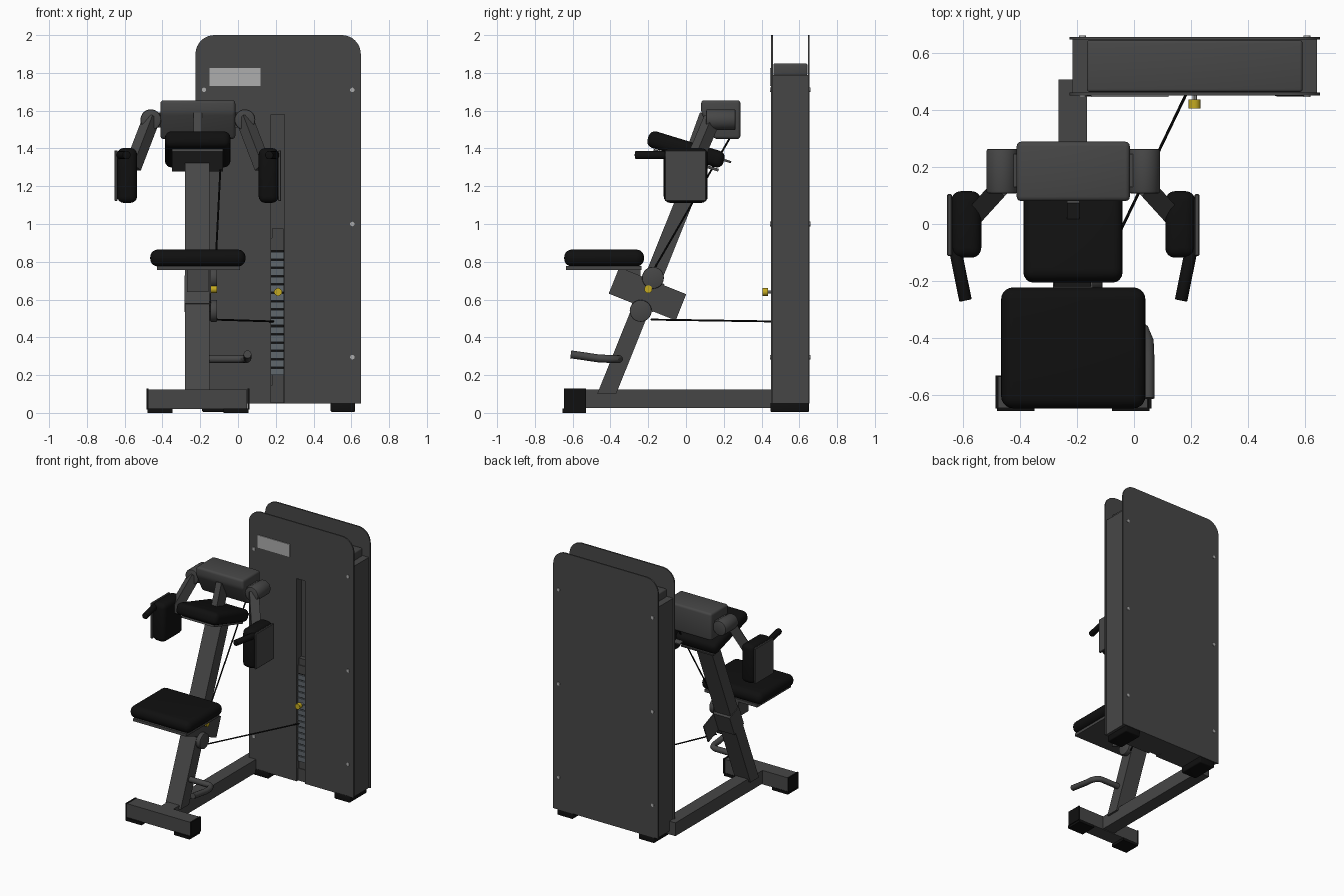
import bpy, bmesh, math
from mathutils import Matrix, Vector

if "Cube" in bpy.data.objects:
    bpy.data.objects.remove(bpy.data.objects["Cube"])

CX = -0.2125      # centre line of seat, post and arms
SLOPE = 0.402     # lean of the post (y per z)


def material(name, rgb):
    m = bpy.data.materials.new(name)
    m.diffuse_color = (*rgb, 1)
    m.use_nodes = True
    m.node_tree.nodes["Principled BSDF"].inputs["Base Color"].default_value = m.diffuse_color
    return m


GREY = material("frame grey", (0.062, 0.062, 0.062))
BLACK = material("padding black", (0.005, 0.005, 0.005))
YELLOW = material("knob yellow", (0.55, 0.40, 0.015))
STEEL = material("stack steel", (0.115, 0.135, 0.15))
LIGHT = material("plate light grey", (0.42, 0.42, 0.42))


def finish(name, bm, mat):
    bmesh.ops.recalc_face_normals(bm, faces=bm.faces)
    me = bpy.data.meshes.new(name)
    bm.to_mesh(me)
    bm.free()
    me.materials.append(mat)
    ob = bpy.data.objects.new(name, me)
    bpy.context.collection.objects.link(ob)
    bpy.ops.object.select_all(action='DESELECT')
    ob.select_set(True)
    bpy.context.view_layer.objects.active = ob
    bpy.ops.object.shade_smooth_by_angle(angle=math.radians(35))
    return ob


def round_edges(bm, r, seg):
    if r:
        bmesh.ops.bevel(bm, geom=bm.edges[:], offset=r, segments=seg,
                        profile=0.5, affect='EDGES', clamp_overlap=True)


def box(name, x, y, z, mat, r=0, seg=3, tilt=0):
    """Box from (min, max) pairs, with rounded edges and a tilt about x."""
    size = [abs(p[1] - p[0]) for p in (x, y, z)]
    mid = [(p[1] + p[0]) / 2 for p in (x, y, z)]
    bm = bmesh.new()
    bmesh.ops.create_cube(bm, size=1)
    bmesh.ops.scale(bm, vec=size, verts=bm.verts)
    round_edges(bm, r, seg)
    bm.transform(Matrix.Translation(mid) @ Matrix.Rotation(math.radians(tilt), 4, 'X'))
    return finish(name, bm, mat)


def prism(name, pts, axis, lo, hi, mat, r=0, seg=2):
    """Extrude a yz profile along x, or an xz profile along y."""
    at = (lambda p, t: (t, p[0], p[1])) if axis == 'x' else (lambda p, t: (p[0], t, p[1]))
    bm = bmesh.new()
    f = bm.faces.new([bm.verts.new(at(p, lo)) for p in pts])
    ext = bmesh.ops.extrude_face_region(bm, geom=[f])
    vs = [v for v in ext['geom'] if isinstance(v, bmesh.types.BMVert)]
    bmesh.ops.translate(bm, verts=vs, vec=Vector(at((0, 0), hi - lo)))
    bmesh.ops.recalc_face_normals(bm, faces=bm.faces)
    round_edges(bm, r, seg)
    return finish(name, bm, mat)


def rod(name, a, b, r, mat, sides=20, bevel=0):
    a, b = Vector(a), Vector(b)
    bm = bmesh.new()
    bmesh.ops.create_cone(bm, cap_ends=True, segments=sides, radius1=r, radius2=r,
                          depth=(b - a).length)
    if bevel:
        rim = [e for e in bm.edges if any(len(f.verts) > 4 for f in e.link_faces)]
        bmesh.ops.bevel(bm, geom=rim, offset=bevel, segments=2, profile=0.5, affect='EDGES')
    spin = Matrix.Rotation(math.pi / 4 if sides == 4 else 0, 4, 'Z')
    rot = (b - a).to_track_quat('Z', 'Y').to_matrix().to_4x4()
    bm.transform(Matrix.Translation((a + b) / 2) @ rot @ spin)
    return finish(name, bm, mat)


def arc(cx, cz, r, a0, a1, n=8):
    return [(cx + r * math.cos(math.radians(a0 + (a1 - a0) * i / n)),
             cz + r * math.sin(math.radians(a0 + (a1 - a0) * i / n))) for i in range(n + 1)]


# --- tower: two rounded panels around a core, with a slot for the weights ---
SLOT = [(0.175, 0.05), (0.175, 1.58), (0.245, 1.58), (0.245, 0.05)]
outline = [(0.65, 0.05)] + arc(0.55, 1.9, 0.1, 0, 90) + arc(-0.125, 1.9, 0.1, 90, 180) + [(-0.225, 0.05)]
core = [(0.64, 0.05), (0.64, 1.79), (-0.215, 1.79), (-0.215, 0.05)]
prism("front_panel", outline + SLOT, 'y', 0.45, 0.46, GREY)
prism("back_panel", outline, 'y', 0.645, 0.655, GREY)
prism("core_front", core + SLOT, 'y', 0.46, 0.505, GREY)
prism("core_back", core, 'y', 0.505, 0.645, GREY)
box("core_cap", (-0.165, 0.59), (0.462, 0.643), (1.785, 1.85), GREY, 0.01)
for i, x in enumerate((-0.19, 0.49)):
    box(f"tower_foot_{i}", (x, x + 0.13), (0.447, 0.652), (0.005, 0.055), BLACK, 0.008)
box("sign_plate", (-0.15, 0.12), (0.444, 0.451), (1.73, 1.825), LIGHT)
for i, x in enumerate((-0.18, 0.605)):
    for j, z in enumerate((0.295, 1.0, 1.71)):
        rod(f"front_screw_{i}{j}", (x, 0.445, z), (x, 0.452, z), 0.012, LIGHT, 12)
        rod(f"back_screw_{i}{j}", (x, 0.653, z), (x, 0.66, z), 0.012, LIGHT, 12)

# --- weight stack in the slot, with its pin ---
for i in range(15):
    z = 0.2 + i * 0.044
    box(f"weight_{i}", (0.176, 0.244), (0.462, 0.504), (z, z + 0.036), STEEL)
box("stack_back", (0.176, 0.244), (0.475, 0.505), (0.2, 0.86), BLACK)
box("stack_top", (0.176, 0.244), (0.465, 0.504), (0.86, 0.925), GREY)
box("stack_head", (0.18, 0.24), (0.47, 0.504), (0.925, 0.975), GREY)
box("stack_base", (0.176, 0.244), (0.465, 0.504), (0.052, 0.145), GREY)
box("stack_buffer", (0.18, 0.24), (0.47, 0.504), (0.145, 0.2), GREY)
rod("pin_shaft", (0.212, 0.43, 0.64), (0.212, 0.47, 0.64), 0.008, LIGHT, 10)
rod("pin_knob", (0.212, 0.405, 0.64), (0.212, 0.435, 0.64), 0.021, YELLOW, 16)

# --- base frame ---
box("front_beam", (-0.48, 0.048), (-0.643, -0.533), (0.02, 0.125), GREY)
box("long_beam", (-0.265, -0.165), (-0.54, 0.505), (0.025, 0.125), GREY)
for i, s in enumerate((-1, 1)):
    x = CX + s * 0.262
    box(f"beam_cap_{i}", (x, x + s * 0.011), (-0.646, -0.53), (0.017, 0.128), BLACK)
    box(f"beam_foot_{i}", (CX + s * 0.135, CX + s * 0.267), (-0.655, -0.53), (0, 0.022), BLACK)


def post_y(z):
    return -0.41 + SLOPE * (z - 0.125)


# --- leaning post and seat carriage ---
prism("post", [(post_y(0.1) - 0.05, 0.1), (post_y(0.1) + 0.05, 0.1),
               (post_y(1.33) + 0.05, 1.33), (post_y(1.345) - 0.05, 1.345)],
      'x', -0.28, -0.15, GREY)
tilt = -math.degrees(math.atan(SLOPE))
box("carriage_sleeve", (-0.284, -0.146), (-0.26, -0.14), (0.55, 0.71), GREY, 0, 1, tilt)
box("carriage_plate", (-0.15, -0.142), (-0.395, -0.013), (0.555, 0.705), GREY, 0, 1, tilt)
box("seat_bracket", (-0.27, -0.155), (-0.36, -0.24), (0.64, 0.76), GREY)
rod("carriage_knob", (-0.145, -0.2, 0.655), (-0.11, -0.2, 0.655), 0.021, YELLOW, 16)
for i, (y, z) in enumerate(((-0.175, 0.715), (-0.24, 0.54))):
    rod(f"pulley_{i}", (-0.146, y, z), (-0.11, y, z), 0.058, GREY, 28, 0.005)
box("seat_plate", (-0.43, 0.01), (-0.635, -0.235), (0.757, 0.778), GREY)
box("seat", (-0.465, 0.04), (-0.645, -0.222), (0.775, 0.865), BLACK, 0.042, 5)

# --- cables ---
rod("stack_cable", (-0.125, -0.185, 0.494), (0.19, 0.47, 0.484), 0.005, BLACK, 8)
rod("arm_cable", (-0.12, -0.17, 0.76), (-0.085, 0.235, 1.46), 0.005, BLACK, 8)

# --- bent foot rest ---
curve = bpy.data.curves.new("foot_rest", 'CURVE')
curve.dimensions = '3D'
curve.bevel_depth = 0.021
curve.use_fill_caps = True
path = [(-0.16, -0.355, 0.285), (0.005, -0.355, 0.285), (0.032, -0.37, 0.285),
        (0.048, -0.41, 0.286), (0.05, -0.46, 0.288), (0.05, -0.61, 0.31)]
sp = curve.splines.new('POLY')
sp.points.add(len(path) - 1)
for p, co in zip(sp.points, path):
    p.co = (*co, 1)
curve.materials.append(GREY)
rest = bpy.data.objects.new("foot_rest", curve)
bpy.context.collection.objects.link(rest)
bpy.ops.object.select_all(action='DESELECT')
rest.select_set(True)
bpy.context.view_layer.objects.active = rest
bpy.ops.object.convert(target='MESH')
bpy.ops.object.shade_smooth_by_angle(angle=math.radians(35))

# --- chest pad and head block ---
box("chest_pad", (-0.387, -0.04), (-0.21, 0.21), (1.35, 1.44), BLACK, 0.035, 4, -17)
box("chest_pad_plate", (-0.35, -0.08), (-0.18, 0.18), (1.33, 1.345), GREY, 0, 1, -17)
box("cable_tab", (-0.115, -0.06), (0.16, 0.24), (1.333, 1.345), GREY, 0, 1, -17)
box("head_bracket", (-0.235, -0.19), (0.035, 0.135), (1.37, 1.58), GREY, 0, 1, -20)
prism("head_block", [(0.08, 1.655), (0.288, 1.655), (0.288, 1.45), (0.15, 1.45), (0.08, 1.59)],
      'x', CX - 0.198, CX + 0.198, GREY, 0.016, 3)

# --- swinging arms, mirrored about the centre line ---
for side, s in (("left", -1), ("right", 1)):
    def X(d):
        return CX + s * d
    rod(f"{side}_pivot", (X(0.249), 0.107, 1.552), (X(0.249), 0.263, 1.552), 0.055, GREY, 28, 0.008)
    box(f"{side}_pivot_link", (X(0.18), X(0.249)), (0.13, 0.245), (1.51, 1.59), GREY)
    rod(f"{side}_arm", (X(0.245), 0.14, 1.56), (X(0.345), 0.03, 1.3), 0.046, GREY, 4)
    box(f"{side}_arm_pad", (X(0.322), X(0.427)), (-0.118, 0.115), (1.112, 1.402), BLACK, 0.034, 4)
    box(f"{side}_arm_plate", (X(0.425), X(0.441)), (-0.112, 0.105), (1.122, 1.39), GREY, 0.003, 1)
    rod(f"{side}_grip", (X(0.415), -0.08, 1.365), (X(0.377), -0.268, 1.365), 0.022, BLACK, 20, 0.004)
